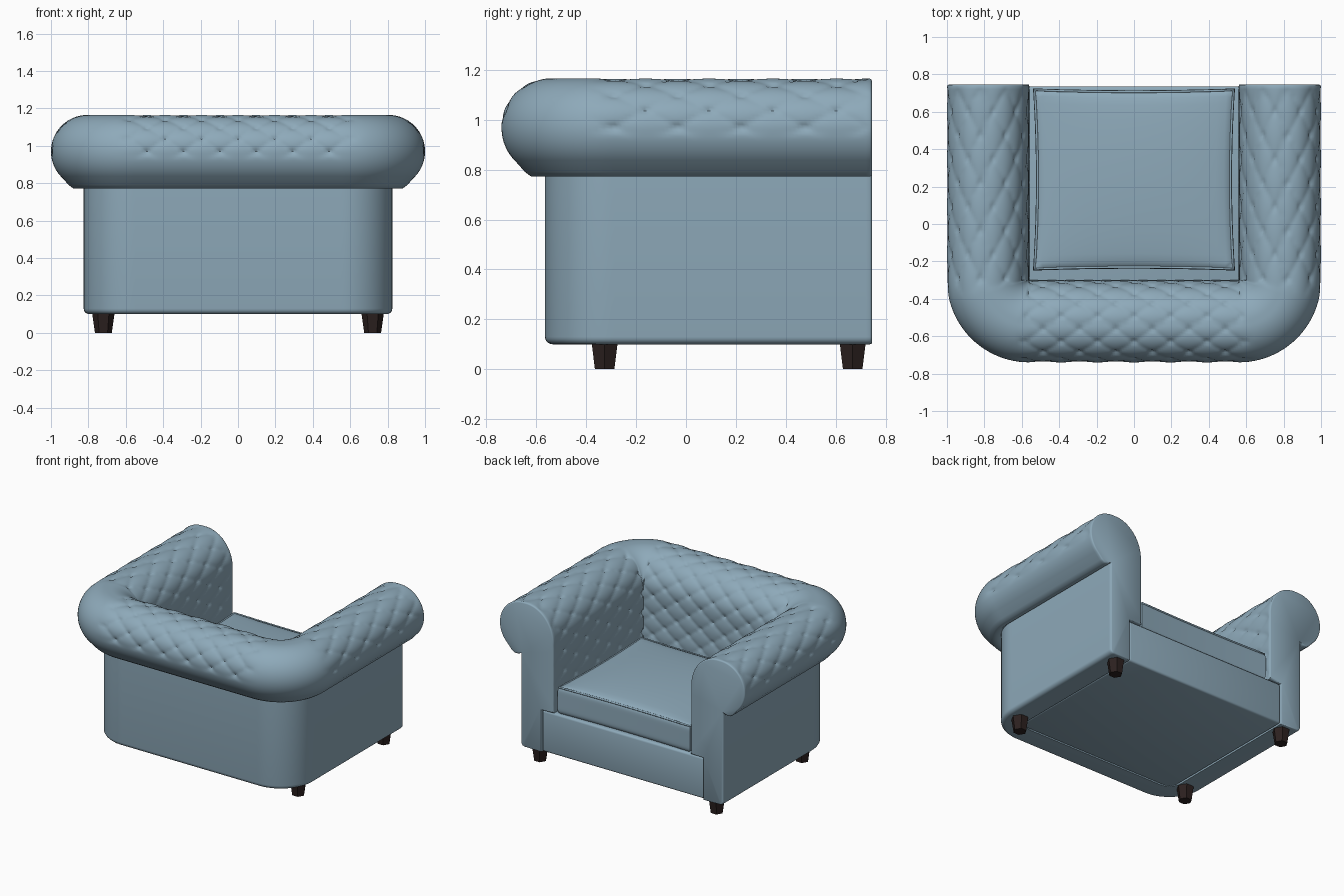
import bpy, bmesh, math
from math import sin, cos, pi, radians

if "Cube" in bpy.data.objects:
    bpy.data.objects.remove(bpy.data.objects["Cube"])


def material(name, rgb):
    m = bpy.data.materials.new(name)
    m.diffuse_color = (*rgb, 1)
    m.use_nodes = True
    m.node_tree.nodes["Principled BSDF"].inputs["Base Color"].default_value = m.diffuse_color
    return m


LEATHER = material("blue grey leather", (0.27, 0.40, 0.49))
WOOD = material("dark wood", (0.025, 0.015, 0.014))


def make(name, bm, mat, angle=50):
    bmesh.ops.recalc_face_normals(bm, faces=bm.faces[:])
    me = bpy.data.meshes.new(name)
    bm.to_mesh(me)
    bm.free()
    me.materials.append(mat)
    ob = bpy.data.objects.new(name, me)
    bpy.context.collection.objects.link(ob)
    bpy.ops.object.select_all(action='DESELECT')
    ob.select_set(True)
    bpy.context.view_layer.objects.active = ob
    bpy.ops.object.shade_smooth_by_angle(angle=radians(angle))
    return ob


# Cross-section of arms and back: d = distance outward from the inner wall, z = height
prof = [(0.1, 0.1), (0.1, 0.41)]
prof += [(0, 0.41 + 0.51 * i / 42) for i in range(42)]
prof += [(0.22 - 0.22 * cos(a), 0.92 + 0.245 * sin(a))
         for a in (pi / 2 * i / 30 for i in range(31))]
equator = len(prof) + 25
prof += [(0.245 + 0.195 * cos(a), 0.97 + 0.195 * sin(a))
         for a in (pi / 2 - pi / 2 * i / 25 for i in range(39))]
prof += [(0.345, 0.79), (0.32, 0.772), (0.285, 0.772), (0.265, 0.79)]
prof += [(0.235 + 0.03 * cos(a), 0.13 - 0.03 * sin(a))
         for a in (pi / 2 * i / 5 for i in range(6))]
N = len(prof)

# Arc length measured from the outer equator of the roll, and profile normals
arc = [0.0]
for i in range(1, N):
    arc.append(arc[-1] + math.dist(prof[i], prof[i - 1]))
arc = [arc[equator] - a for a in arc]
normals = []
for i in range(N):
    a, b = prof[i - 1], prof[(i + 1) % N]
    L = math.dist(a, b)
    normals.append((-(b[1] - a[1]) / L, (b[0] - a[0]) / L))


def tuft(u, s):
    """Depth of the diamond quilting at lattice position u and arc length s."""
    v = s / 0.144
    p, q = u + v, u - v
    puff = abs(sin(pi * p) * sin(pi * q)) ** 0.5
    dp, dq = p - round(p), q - round(q)
    # buttons sit where both crease families meet
    pit = math.exp(-(dp * dp + dq * dq) / 0.012) if (round(p) + round(q)) % 2 == 0 else 0
    pit = max(pit, math.exp(-(dp * dp + dq * dq) / 0.012))
    return 0.009 * (1 - puff) + 0.011 * pit


# U-shaped path stations: (base x, base y, direction angle, u, tuft mask, inset)
X, Y, END = 0.56, -0.30, 0.745
arm_u = lambda y: (y + 0.035) / 0.255
back_u = lambda x: (x - 0.0975) / 0.195
half = [(-X, END, pi, 0, 0, 0.009), (-X, END - 0.003, pi, 0, 0, 0.003),
        (-X, END - 0.009, pi, 0, 0, 0)]
for i in range(1, 70):
    y = END - 0.009 + (Y - END + 0.009) * i / 69
    half.append((-X, y, pi, arm_u(y), min(1, (END - 0.01 - y) / 0.05), 0))
for i in range(1, 24):
    t = i / 24 * pi / 2
    m1, m2 = max(0, 1 - t * 4), max(0, 1 - (pi / 2 - t) * 4)
    u = arm_u(Y - t * 0.3) if m1 > 0 else back_u(-X - (pi / 2 - t) * 0.3)
    half.append((-X, Y, pi + t, u, max(m1, m2), 0))
right = [(-x, y, pi - a, u, m, ins) for x, y, a, u, m, ins in reversed(half)]
back = [(x, Y, 1.5 * pi, back_u(x), 1, 0)
        for x in (-X + 2 * X * i / 92 for i in range(93))]
# mirrored corner of the back keeps the lattice of the back
path = half + back + right

bm = bmesh.new()
rings = []
for x, y, a, u, mask, inset in path:
    ring = []
    for (d, z), (nd, nz), s, i in zip(prof, normals, arc, range(N)):
        depth = inset
        if mask > 0 and i > 2 and s > -0.04:
            depth += mask * min(1, max(0, (s + 0.04) / 0.03)) * tuft(u, s)
        ring.append(bm.verts.new((x + cos(a) * (d - nd * depth),
                                  y + sin(a) * (d - nd * depth), z - nz * depth)))
    rings.append(ring)
for r0, r1 in zip(rings, rings[1:]):
    for i in range(N):
        j = (i + 1) % N
        bm.faces.new((r0[i], r0[j], r1[j], r1[i]))
bm.faces.new(rings[0])
bm.faces.new(rings[-1])
bmesh.ops.remove_doubles(bm, verts=bm.verts[:], dist=1e-5)
make("tufted_arms_and_back", bm, LEATHER)


def box(x, y0, y1, z0, z1):
    bm = bmesh.new()
    bmesh.ops.create_cube(bm, size=1)
    for v in bm.verts:
        v.co = (v.co.x * 2 * x, y0 + (v.co.y + 0.5) * (y1 - y0), z0 + (v.co.z + 0.5) * (z1 - z0))
    return bm


# Seat base with front rail
bm = box(0.658, -0.40, 0.736, 0.103, 0.407)
bmesh.ops.bevel(bm, geom=bm.edges[:], offset=0.015, segments=3, affect='EDGES', profile=0.5)
make("seat_base", bm, LEATHER)

# Seat cushion: crowned top, slightly pinched sides
bm = box(1, -1, 1, -1, 1)
bmesh.ops.subdivide_edges(bm, edges=bm.edges[:], cuts=23, use_grid_fill=True)
for v in bm.verts:
    x, y, z = v.co
    bulge = (max(0, 1 - x * x) * max(0, 1 - y * y)) ** 0.6
    corner = max(abs(x), abs(y))
    edge = 0.012 * (abs(z) ** 8) * (corner > 0.99)
    fx = 0.54 - 0.016 * (1 - y * y) - edge
    fy = 0.487 - 0.010 * (1 - x * x) - edge
    v.co = (x * fx, 0.238 + y * fy, 0.505 + z * (0.097 + (0.04 * bulge if z > 0 else 0)))
make("seat_cushion", bm, LEATHER)

# Piping around the top edge of the cushion
bm = bmesh.new()
loop = []
for k in range(4):
    for i in range(16):
        t = -1 + i / 8
        x, y = [(t, -1), (1, t), (-t, 1), (-1, -t)][k]
        loop.append((x * (0.532 - 0.016 * (1 - y * y)),
                     0.238 + y * (0.479 - 0.010 * (1 - x * x)), 0.600))
bm.free()
cu = bpy.data.curves.new("cushion_piping", 'CURVE')
cu.dimensions = '3D'
cu.bevel_depth = 0.007
cu.bevel_resolution = 2
sp = cu.splines.new('POLY')
sp.points.add(len(loop) - 1)
for p, co in zip(sp.points, loop):
    p.co = (*co, 1)
sp.use_cyclic_u = True
cu.materials.append(LEATHER)
bpy.context.collection.objects.link(bpy.data.objects.new("cushion_piping", cu))

# Tapered hexagonal legs
for side, sx in (("left", -1), ("right", 1)):
    for pos, y in (("back", -0.326), ("front", 0.668)):
        bpy.ops.mesh.primitive_cone_add(vertices=6, radius1=0.045, radius2=0.061, depth=0.112,
                                        location=(sx * 0.72, y, 0.056), rotation=(0, 0, pi / 2))
        leg = bpy.context.object
        leg.name = f"{pos}_{side}_leg"
        leg.data.materials.append(WOOD)
